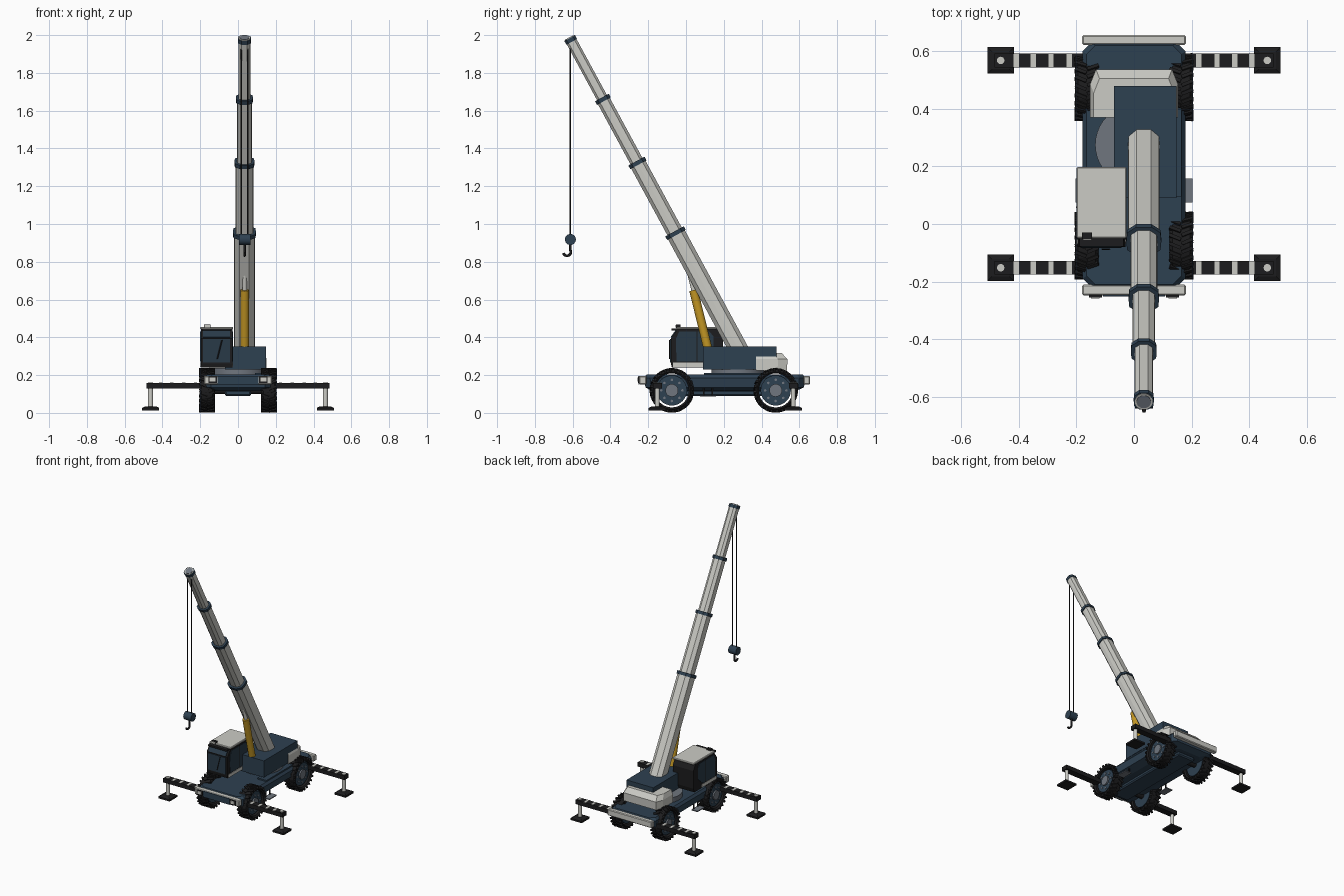
import bpy, bmesh, math
from mathutils import Vector, Matrix

if "Cube" in bpy.data.objects:
    bpy.data.objects.remove(bpy.data.objects["Cube"])

def material(name, rgb):
    m = bpy.data.materials.new(name)
    m.diffuse_color = (*rgb, 1)
    m.use_nodes = True
    m.node_tree.nodes["Principled BSDF"].inputs["Base Color"].default_value = m.diffuse_color
    return m

BLUE = material("navy paint", (.027, .052, .082))
LIGHT = material("pale grey paint", (.60, .60, .56))
BLACK = material("black rubber", (.012, .012, .013))
GREY = material("mid grey metal", (.16, .18, .21))
GOLD = material("golden yellow", (.55, .31, .018))
GLASS = material("dark glass", (.022, .042, .064))

def finish(name, bm, mat, smooth=False):
    bmesh.ops.recalc_face_normals(bm, faces=bm.faces)
    me = bpy.data.meshes.new(name)
    bm.to_mesh(me)
    bm.free()
    ob = bpy.data.objects.new(name, me)
    bpy.context.collection.objects.link(ob)
    me.materials.append(mat)
    if smooth:
        bpy.ops.object.select_all(action='DESELECT')
        ob.select_set(True)
        bpy.context.view_layer.objects.active = ob
        bpy.ops.object.shade_smooth_by_angle(angle=math.radians(35))
    return ob

def loft(name, rings, mat, closed=False, caps=True, smooth=False):
    bm = bmesh.new()
    vs = [[bm.verts.new(p) for p in r] for r in rings]
    n = len(vs[0])
    pairs = list(zip(vs, vs[1:])) + ([(vs[-1], vs[0])] if closed else [])
    for a, b in pairs:
        for i in range(n):
            bm.faces.new((a[i], a[(i + 1) % n], b[(i + 1) % n], b[i]))
    if caps and not closed:
        bm.faces.new(vs[0])
        bm.faces.new(vs[-1])
    return finish(name, bm, mat, smooth)

def box(name, x, y, z, mat, bevel=0):
    bm = bmesh.new()
    bmesh.ops.create_cube(bm, size=1)
    for v in bm.verts:
        v.co = [(r[0] + r[1]) / 2 + c * (r[1] - r[0]) for r, c in zip((x, y, z), v.co)]
    if bevel:
        bmesh.ops.bevel(bm, geom=bm.edges[:], offset=bevel, segments=1, affect='EDGES')
    return finish(name, bm, mat)

def rod(name, a, b, r, mat, n=20):
    a, b = Vector(a), Vector(b)
    bm = bmesh.new()
    M = Matrix.Translation((a + b) / 2) @ (b - a).to_track_quat('Z', 'Y').to_matrix().to_4x4()
    bmesh.ops.create_cone(bm, cap_ends=True, segments=n, radius1=r, radius2=r,
                          depth=(b - a).length, matrix=M)
    return finish(name, bm, mat, True)

def extrude_x(name, yz, x0, x1, mat):
    return loft(name, [[(x, y, z) for y, z in yz] for x in (x0, x1)], mat)

# Carrier hull with clipped corners
def hull_ring(w, y0, y1, z, c=.03):
    return [(-w + c, y0, z), (w - c, y0, z), (w, y0 + c, z), (w, y1 - c, z),
            (w - c, y1, z), (-w + c, y1, z), (-w, y1 - c, z), (-w, y0 + c, z)]
loft("carrier_hull", [hull_ring(.115, -.18, .58, .115), hull_ring(.172, -.215, .625, .135),
                      hull_ring(.178, -.22, .63, .185), hull_ring(.165, -.21, .62, .202)], BLUE)
box("underframe", (-.07, .07), (-.15, .55), (.09, .12), BLUE, .008)

# Bumpers and headlights
box("front_bumper", (-.18, .18), (-.248, -.21), (.15, .196), LIGHT, .005)
box("front_bumper_panel", (-.108, .108), (-.252, -.247), (.15, .194), BLUE)
box("rear_bumper", (-.18, .18), (.622, .656), (.15, .196), LIGHT, .005)
for s in (-1, 1):
    box("headlight_housing", sorted((s * .112, s * .157)), (-.255, -.245), (.158, .192), BLACK)
    box("headlight_lens", sorted((s * .119, s * .15)), (-.258, -.254), (.165, .187), LIGHT)
    # side step with hanger
    box("side_step", sorted((s * .155, s * .204)), (.075, .158), (.086, .093), GREY)
    for y in (.095, .14):
        box("step_hanger", sorted((s * .157, s * .164)), (y - .004, y + .004), (.09, .14), BLACK)

# Wheels: ring tyre, chevron lugs, hub with bolts
ZC, N = .119, 32
def tyre(cx, cy):
    prof = [(-.032, .09), (-.041, .099), (-.03, .111), (.03, .111), (.041, .099), (.032, .09)]
    rings = []
    for i in range(N):
        a = 2 * math.pi * i / N
        rings.append([(cx + x, cy + r * math.cos(a), ZC + r * math.sin(a)) for x, r in prof])
    loft("tyre", rings, BLACK, closed=True)
    bm = bmesh.new()
    for i in range(24):
        for s in (-1, 1):
            a = 2 * math.pi * (i + (.5 if s > 0 else 0)) / 24
            M = (Matrix.Translation((cx, cy, ZC)) @ Matrix.Rotation(a, 4, 'X')
                 @ Matrix.Translation((s * .021, 0, .110)) @ Matrix.Rotation(s * .4, 4, 'Z')
                 @ Matrix.Diagonal((.042, .012, .015, 1)))
            bmesh.ops.create_cube(bm, size=1, matrix=M)
    finish("tyre_lugs", bm, BLACK)

for cy in (-.075, .475):
    rod("axle", (-.15, cy, ZC), (.15, cy, ZC), .02, BLACK, 12)
    for s in (-1, 1):
        cx = s * .164
        tyre(cx, cy)
        rod("wheel_rim", (cx - s * .03, cy, ZC), (cx + s * .022, cy, ZC), .08, BLUE, 32)
        rod("wheel_hub", (cx + s * .02, cy, ZC), (cx + s * .032, cy, ZC), .034, GREY)
        for k in range(8):
            a = math.pi * k / 4
            p = Vector((cx + s * .02, cy + .056 * math.cos(a), ZC + .056 * math.sin(a)))
            rod("wheel_bolt", p, p + Vector((s * .006, 0, 0)), .007, GREY, 8)

# Outriggers: striped beam, jack and pad at each corner
for y in (-.152, .568):
    for s in (-1, 1):
        X = lambda a, b: sorted((s * a, s * b))
        box("outrigger_beam", X(.1, .484), (y - .024, y + .024), (.128, .158), BLACK)
        for c in (.225, .288, .35, .409):
            box("outrigger_stripe", X(c - .009, c + .009), (y - .023, y + .023), (.157, .16), LIGHT)
        rod("outrigger_jack", (s * .463, y, .03), (s * .463, y, .162), .013, LIGHT, 16)
        loft("outrigger_pad", [[(s * .463 + i * h, y + j * h, z) for i, j in
             ((-1, -1), (1, -1), (1, 1), (-1, 1))] for h, z in ((.046, .013), (.046, .026), (.03, .034))], BLACK)

# Slewing ring, superstructure and rear cover
rod("slewing_ring", (.005, .275, .195), (.005, .275, .237), .14, GREY, 40)
box("superstructure", (-.07, .147), (.09, .48), (.23, .352), BLUE)
box("right_deck", (.09, .165), (.095, .40), (.2, .212), BLUE)
def cover(y0, y1, w, z):
    return [(-w, y0, z), (w, y0, z), (w, y1 - .05, z), (w - .02, y1, z), (-w + .02, y1, z), (-w, y1 - .05, z)]
loft("rear_cover", [cover(.37, .535, .152, .225), cover(.37, .537, .152, .285), cover(.37, .505, .14, .318)], LIGHT)

# Operator cab
side = [(-.075, .24), (.185, .24), (.195, .27), (.195, .40), (.17, .445), (-.045, .445), (-.08, .395), (-.08, .26)]
extrude_x("cab_shell", side, -.197, -.03, BLACK)
win = [(-.05, .272), (.09, .272), (.145, .32), (.145, .405), (.125, .43), (-.037, .43), (-.054, .39)]
for x0, x1 in ((-.2, -.196), (-.031, -.027)):
    extrude_x("cab_side_window", win, x0, x1, GLASS)
    box("cab_sill", (x0, x1), (-.07, .10), (.242, .266), LIGHT)
    box("cab_door_line", (x0 - .001, x1 + .001), (.055, .06), (.272, .43), BLACK)
box("cab_windscreen", (-.184, -.043), (-.084, -.079), (.268, .39), GLASS)
loft("cab_upper_windscreen", [[(x, -.078 + d, .401), (x, -.05 + d, .439), (x, -.047, .437), (x, -.075, .399)]
     for x in (-.184, -.043) for d in (-.004,)], GLASS)
rod("wiper", (-.11, -.087, .285), (-.085, -.087, .385), .003, BLACK, 6)
box("cab_roof", (-.2, -.026), (-.05, .198), (.443, .456), LIGHT, .004)
box("cab_visor", (-.19, -.036), (-.078, -.045), (.435, .447), BLACK)
box("roof_lamp", (-.18, -.145), (-.052, -.03), (.45, .468), BLACK)
box("roof_lamp_lens", (-.177, -.148), (-.056, -.051), (.452, .466), LIGHT)

# Telescopic boom: ten-sided sections with collars
BASE = Vector((.034, .309, .28))
D, V = Vector((0, -.477, .879)), Vector((0, .879, .477))
half = [(.45, 1), (.95, .6), (1, 0), (.95, -.6), (.45, -1)]
prof = half + [(-u, v) for u, v in reversed(half)]
def boom_part(name, t0, t1, w, mat):
    loft(name, [[BASE + D * t + Vector((1, 0, 0)) * u * w + V * v * w * .92 for u, v in prof]
                for t in (t0, t1)], mat)
ends = [0, .764, 1.187, 1.57, 1.927]
for i, w in enumerate((.055, .047, .039, .032)):
    boom_part("boom_section_%d" % (i + 1), ends[i] - (.1 if i else 0), ends[i + 1], w, LIGHT)
    boom_part("boom_collar_%d" % (i + 1), ends[i + 1] - .011, ends[i + 1] + .011, w + (.006 if i < 3 else .003), BLUE)
tip = BASE + D * 1.936
rod("boom_cap_rim", tip, tip + D * .005, .031, LIGHT, 24)
rod("boom_cap", tip, tip + D * .007, .025, GREY, 24)

# Lift cylinder
foot, head = Vector((.035, .133, .27)), Vector((.035, .04, .65))
rod("lift_cylinder", foot, head, .023, GOLD, 24)
rod("lift_piston", head, head + (head - foot) * .25, .012, LIGHT, 16)

# Hoist ropes, pulley block and hook
HY = -.612
for x in (.018, .052):
    rod("hoist_rope", (x, HY, .92), (x, HY, 1.955), .004, BLACK, 8)
rod("hook_block", (.004, HY, .918), (.066, HY, .918), .029, BLUE, 24)
path = [(HY, .895), (HY, .862)]
for k in range(9):
    a = math.radians(10 - 22 * k)
    path.append((HY - .018 + .02 * math.cos(a), .85 + .018 * math.sin(a)))
cu = bpy.data.curves.new("hook", 'CURVE')
cu.dimensions = '3D'
cu.bevel_depth = .007
cu.bevel_resolution = 2
cu.use_fill_caps = True
sp = cu.splines.new('POLY')
sp.points.add(len(path) - 1)
for p, (y, z) in zip(sp.points, path):
    p.co = (.035, y, z, 1)
cu.materials.append(BLACK)
bpy.context.collection.objects.link(bpy.data.objects.new("hook", cu))
